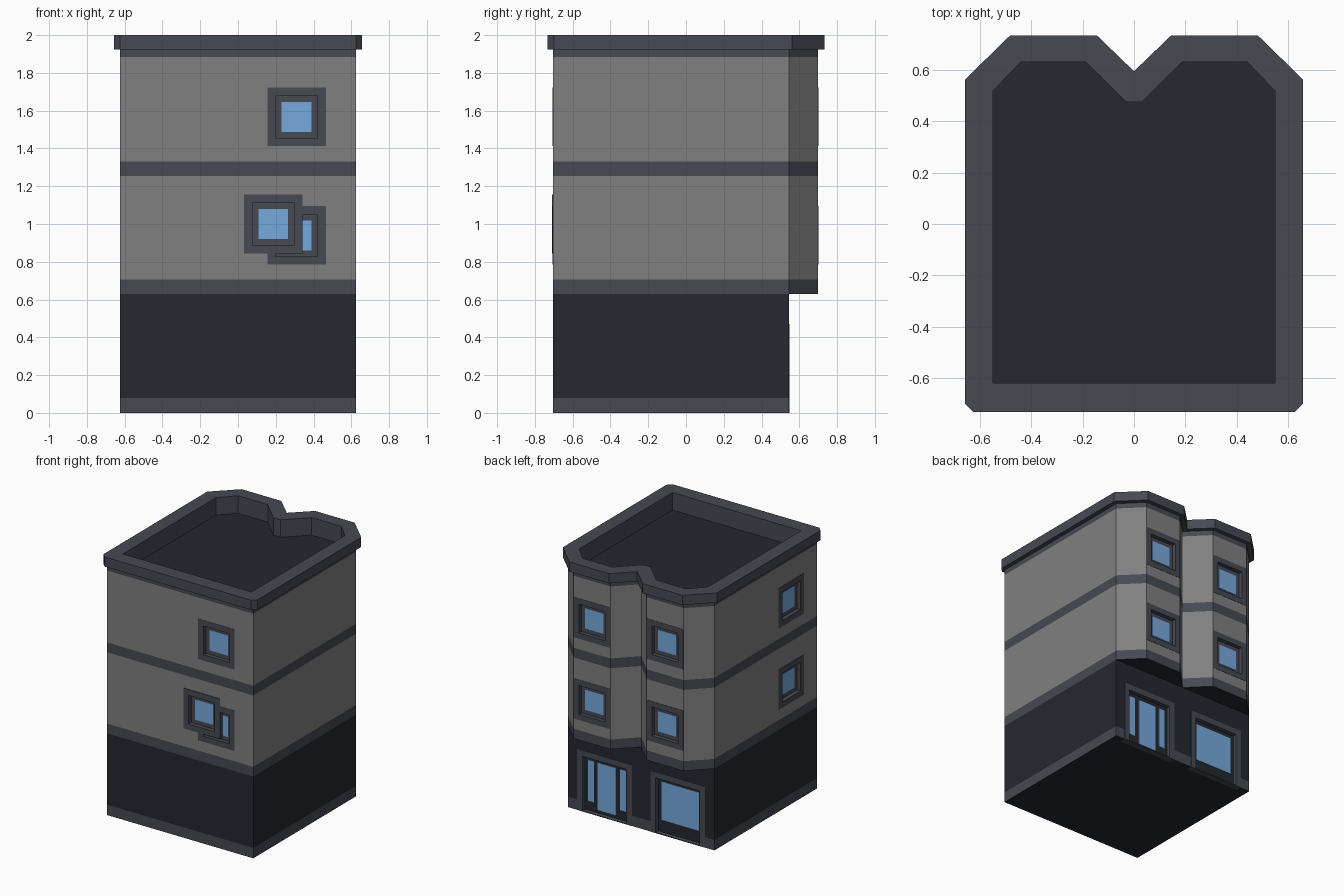
import bpy, bmesh, math
from mathutils import Matrix

if "Cube" in bpy.data.objects:
    bpy.data.objects.remove(bpy.data.objects["Cube"])


def material(name, rgb):
    m = bpy.data.materials.new(name)
    m.diffuse_color = (*rgb, 1)
    m.use_nodes = True
    m.node_tree.nodes["Principled BSDF"].inputs["Base Color"].default_value = m.diffuse_color
    return m


WALL, TRIM, DARK, GLASS = range(4)
MATS = [material("wall_grey", (0.216, 0.216, 0.216)),
        material("slate_trim", (0.063, 0.067, 0.087)),
        material("dark_panel", (0.018, 0.021, 0.030)),
        material("glass_blue", (0.18, 0.40, 0.72))]


def loft(name, loops, mats, bottom, top, matrix=Matrix()):
    """Closed solid through (outline, height) loops, one material per band."""
    bm = bmesh.new()
    rings = [[bm.verts.new((x, y, z)) for x, y in pts] for pts, z in loops]
    n = len(rings[0])
    for a, b, m in zip(rings, rings[1:], mats):
        for i in range(n):
            j = (i + 1) % n
            bm.faces.new((a[i], a[j], b[j], b[i])).material_index = m
    bm.faces.new(rings[0][::-1]).material_index = bottom
    bm.faces.new(rings[-1]).material_index = top
    bmesh.ops.remove_doubles(bm, verts=bm.verts, dist=1e-4)
    bmesh.ops.recalc_face_normals(bm, faces=bm.faces)
    me = bpy.data.meshes.new(name)
    bm.to_mesh(me)
    bm.free()
    for m in MATS:
        me.materials.append(m)
    ob = bpy.data.objects.new(name, me)
    ob.matrix_world = matrix
    bpy.context.collection.objects.link(ob)
    return ob


def rect(x0, x1, y0, y1):
    return [(x0, y0), (x1, y0), (x1, y1), (x0, y1)]


def mirrored(half):
    return half + [(-x, y) for x, y in reversed(half)]


def cut(target, cutter):
    mod = target.modifiers.new("cut", 'BOOLEAN')
    mod.operation, mod.solver, mod.object = 'DIFFERENCE', 'EXACT', cutter
    bpy.context.view_layer.update()
    bpy.context.view_layer.objects.active = target
    bpy.ops.object.modifier_apply(modifier="cut")


# Ground floor block with plinth band
W, F, B, BAY = 0.624, -0.705, 0.545, 0.70
box = rect(-W, W, F, B)
ground = loft("ground_floor", [(box, 0), (box, 0.08), (box, 0.63)],
              [TRIM, DARK], DARK, DARK)

# Upper storeys with twin rear bays, trim bands, cornice and sunken roof
body = mirrored([(0, B), (0.155, BAY), (0.469, BAY), (W, B), (W, F), (W, F)])
outer = mirrored([(0, 0.594), (0.144, 0.733), (0.482, 0.733), (0.657, 0.562),
                  (0.657, -0.70), (0.625, -0.732)])
inner = mirrored([(0.031, 0.475), (0.187, 0.63), (0.44, 0.63), (0.549, 0.517),
                  (0.549, -0.619), (0.549, -0.619)])
upper = loft("upper_floors",
             [(body, z) for z in (0.63, 0.705, 1.255, 1.33, 1.885, 1.925)]
             + [(outer, 1.925), (outer, 2.0), (inner, 2.0), (inner, 1.865)],
             [TRIM, WALL, TRIM, WALL, TRIM, TRIM, TRIM, TRIM, TRIM],
             DARK, DARK)


def opening(name, host, loc, turn, out, hole, panes, panel=TRIM, proud=0.002):
    """Framed recess let into a wall; returns the frame and its cutter."""
    mat = (Matrix.Translation(loc) @ Matrix.Rotation(math.radians(turn), 4, 'Z')
           @ Matrix.Rotation(math.pi / 2, 4, 'X'))
    cutter = loft(name + "_cutter", [(rect(*out), -0.045), (rect(*out), 0.05)],
                  [TRIM], TRIM, TRIM, mat)
    cutter.hide_render = True
    cut(host, cutter)
    frame = loft(name + "_frame",
                 [(rect(*out), -0.045), (rect(*out), proud),
                  (rect(*hole), proud), (rect(*hole), -0.03)],
                 [TRIM] * 3, TRIM, panel, mat)
    glass = [loft(name + "_glass", [(rect(*p), -0.032), (rect(*p), -0.027)],
                  [GLASS], GLASS, GLASS, mat) for p in panes]
    return [frame] + glass, cutter


def sq(r):
    return (-r, r, -r, r)


def window(name, loc, turn, proud=0.002):
    return opening(name, upper, loc, turn, sq(0.155), sq(0.111), [sq(0.079)],
                   TRIM, proud)


cutters = []
# Square windows on two storeys: rear bays, left side and front
for z, floor in ((0.94, "lower"), (1.567, "upper")):
    for loc, turn, side in (((0.312, BAY, z), 180, "bay_a"),
                            ((-0.312, BAY, z), 180, "bay_b"),
                            ((-W, -0.39, z), -90, "left"),
                            ((0.31, F, z), 0, "front")):
        parts, c = window(f"{floor}_{side}_window", loc, turn)
        cutters.append(c)
        if (floor, side) == ("lower", "front"):
            overlapped = parts

# Extra front window that overlaps the lower one
_, c = window("extra_front_window", (0.187, F, 1.0), 0, 0.004)
cutters.append(c)
for part in overlapped:
    cut(part, c)

# Shop door and display window under the bays
out, hole = (-0.233, 0.233, 0, 0.47), (-0.188, 0.188, 0.006, 0.425)
for name, x, panes in (
        ("shop_door", 0.312, [(-0.163, -0.112, 0.08, 0.395),
                              (-0.078, 0.078, 0.03, 0.395),
                              (0.112, 0.163, 0.08, 0.395)]),
        ("shop_window", -0.312, [(-0.16, 0.16, 0.10, 0.395)])):
    cutters.append(opening(name, ground, (x, B, 0), 180, out, hole, panes, DARK)[1])

for c in cutters:
    bpy.data.objects.remove(c, do_unlink=True)
